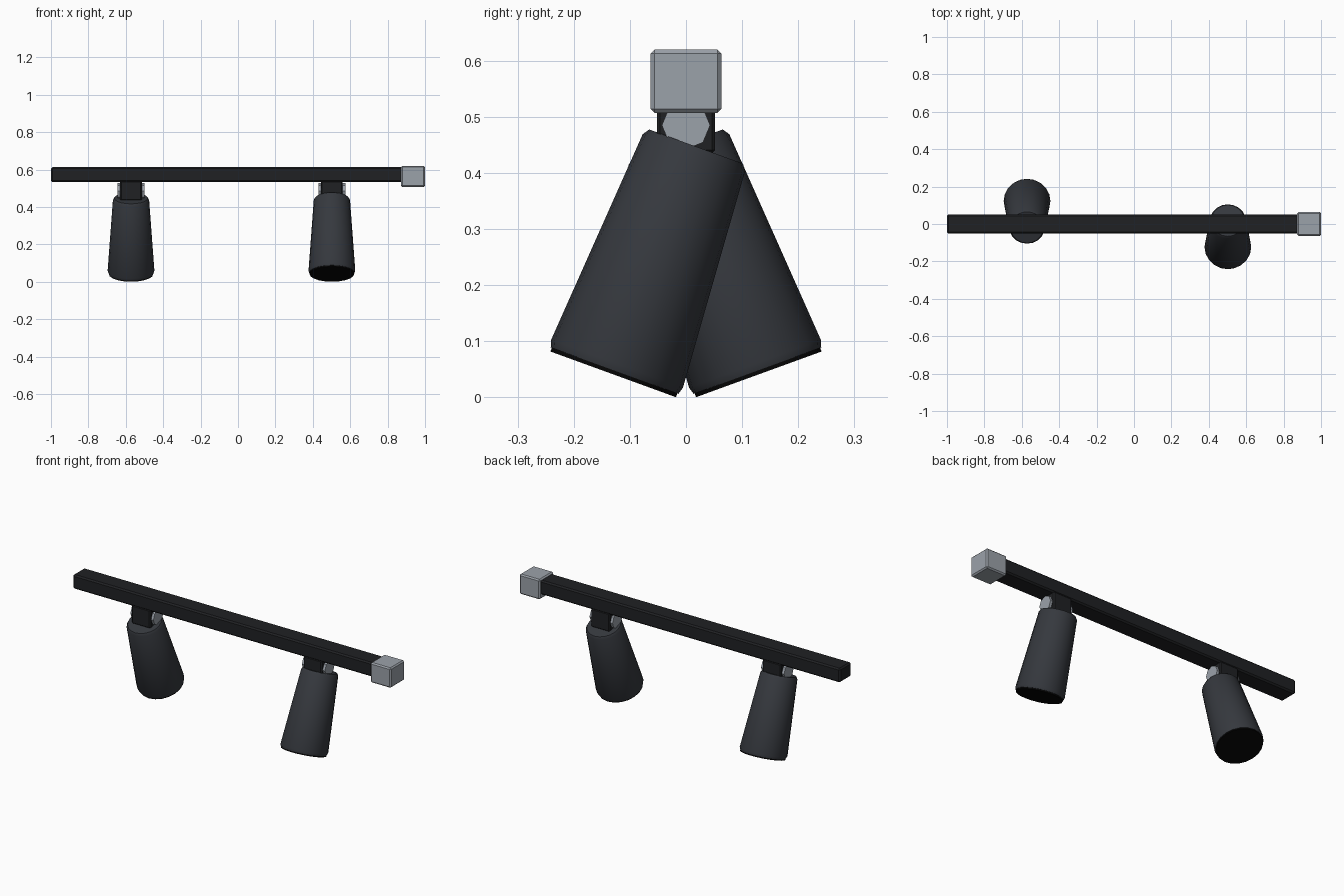
import bpy, bmesh, math
from mathutils import Matrix

if "Cube" in bpy.data.objects:
    bpy.data.objects.remove(bpy.data.objects["Cube"])


def material(name, rgb):
    m = bpy.data.materials.new(name)
    m.diffuse_color = (*rgb, 1)
    m.use_nodes = True
    m.node_tree.nodes["Principled BSDF"].inputs["Base Color"].default_value = m.diffuse_color
    return m


RAIL = material("rail_black", (0.014, 0.015, 0.017))
SHADE = material("charcoal", (0.036, 0.040, 0.048))
GREY = material("metal_grey", (0.33, 0.36, 0.40))
BLACK = material("lens_black", (0.002, 0.002, 0.002))


def finish(bm, name, mat, matrix=Matrix(), smooth=False):
    bmesh.ops.recalc_face_normals(bm, faces=bm.faces)
    mesh = bpy.data.meshes.new(name)
    bm.to_mesh(mesh)
    bm.free()
    mesh.transform(matrix)
    mesh.materials.append(mat)
    ob = bpy.data.objects.new(name, mesh)
    bpy.context.collection.objects.link(ob)
    if smooth:
        bpy.ops.object.select_all(action='DESELECT')
        ob.select_set(True)
        bpy.context.view_layer.objects.active = ob
        bpy.ops.object.shade_smooth_by_angle(angle=math.radians(30))
    return ob


def box(name, lo, hi, mat, bevel):
    bm = bmesh.new()
    bmesh.ops.create_cube(bm, size=1)
    for v in bm.verts:
        v.co = [l + (c + 0.5) * (h - l) for c, l, h in zip(v.co, lo, hi)]
    bmesh.ops.bevel(bm, geom=bm.edges[:], offset=bevel, segments=1, affect='EDGES')
    return finish(bm, name, mat)


def lathe(name, profile, sides, mat, matrix, smooth=True):
    """Closed turned solid from (radius, height) pairs."""
    bm = bmesh.new()
    rings = [[bm.verts.new((r * math.cos(2 * math.pi * i / sides),
                            r * math.sin(2 * math.pi * i / sides), z))
              for i in range(sides)] for r, z in profile]
    for a, b in zip(rings, rings[1:]):
        for i in range(sides):
            j = (i + 1) % sides
            bm.faces.new((a[i], a[j], b[j], b[i]))
    bm.faces.new(rings[0])
    bm.faces.new(rings[-1])
    return finish(bm, name, mat, matrix, smooth)


# Ceiling rail and its power feed block
box("rail", (-1, -0.052, 0.533), (0.90, 0.052, 0.613), RAIL, 0.008)
box("feed_block", (0.872, -0.063, 0.507), (1, 0.063, 0.62), GREY, 0.007)

# Two spotlights, tilted opposite ways
for label, x, side in (("left", -0.572, 1), ("right", 0.502, -1)):
    # Bracket hanging from the rail
    box(label + "_bracket", (x - 0.058, -0.052, 0.435), (x + 0.058, 0.052, 0.54), RAIL, 0.006)
    # Octagonal pivot through the bracket
    lathe(label + "_pivot", [(0.043, -0.072), (0.043, 0.072)], 8, GREY,
          Matrix.Translation((x, 0, 0.485)) @ Matrix.Rotation(math.pi / 2, 4, 'Y'), False)
    # Tapered shade; local origin is the centre of its top
    place = (Matrix.Translation((x, -side * 0.018, 0.447))
             @ Matrix.Rotation(side * math.radians(20), 4, 'X'))
    lathe(label + "_shade", [(0.089, 0), (0.097, -0.012), (0.125, -0.412), (0.121, -0.425)],
          20, SHADE, place)
    # Dark lens at the mouth
    lathe(label + "_lens", [(0.119, -0.415), (0.119, -0.432)], 20, BLACK, place)
